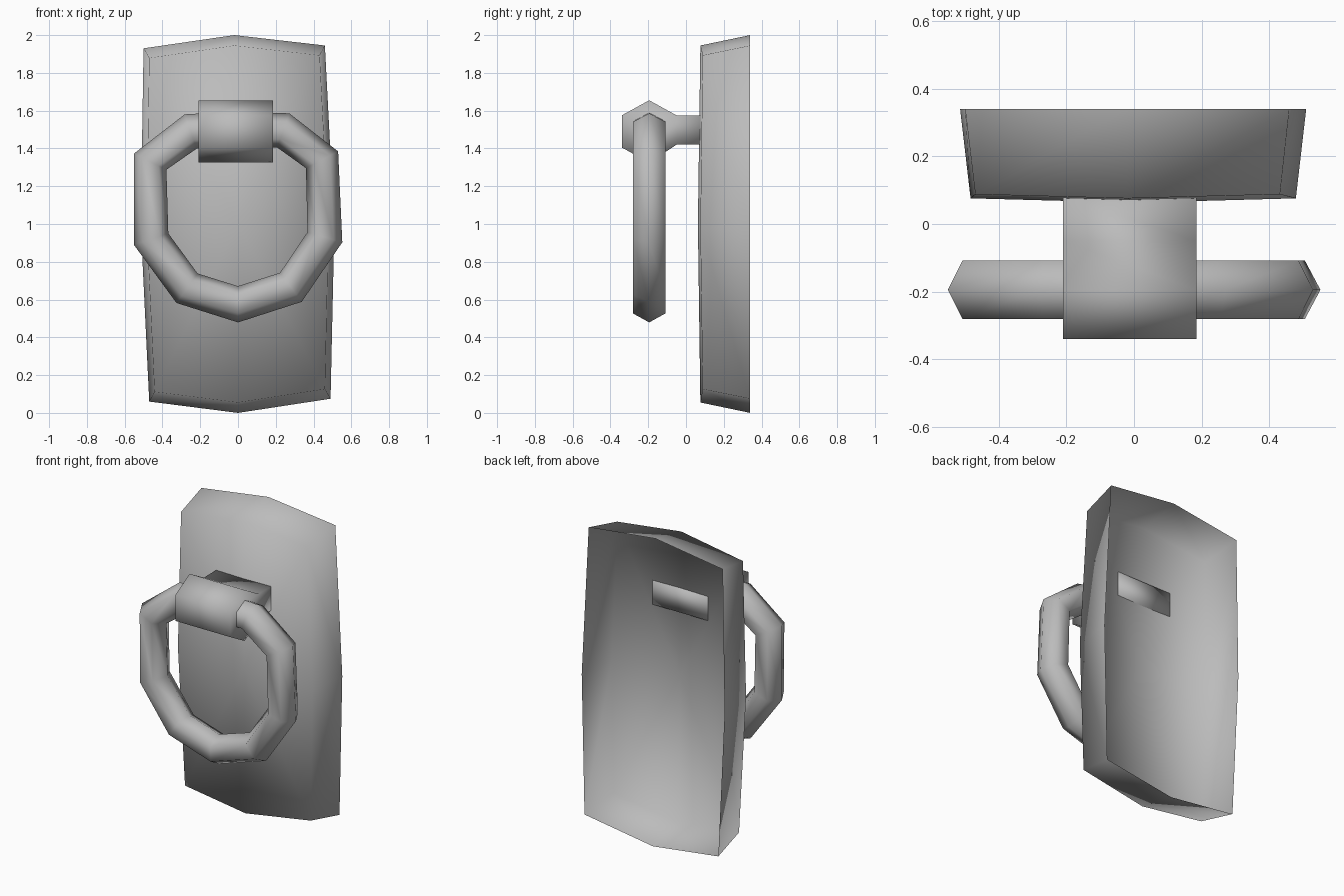
import bpy
import bmesh
from math import cos, sin, pi
from mathutils import Vector

cube = bpy.data.objects.get("Cube")
if cube:
    bpy.data.objects.remove(cube, do_unlink=True)

grey = bpy.data.materials.new("plain grey metal")
grey.use_nodes = True
colour = (0.5, 0.5, 0.5, 1)
grey.diffuse_color = colour
grey.node_tree.nodes["Principled BSDF"].inputs["Base Color"].default_value = colour


def finish(name, bm):
    """Turn a bmesh into a smooth-shaded grey object."""
    mesh = bpy.data.meshes.new(name)
    bm.to_mesh(mesh)
    bm.free()
    mesh.materials.append(grey)
    mesh.shade_smooth()
    obj = bpy.data.objects.new(name, mesh)
    bpy.context.collection.objects.link(obj)
    return obj


def bridge(bm, a, b):
    """Join two closed loops of vertices with quads."""
    for i in range(len(a)):
        j = (i + 1) % len(a)
        bm.faces.new((a[i], a[j], b[j], b[i]))


# Back plate: a slightly bowed front with flared walls, open at the back
rim = [(-0.50, 1.93), (-0.02, 2.0), (0.46, 1.945), (0.51, 0.98),
       (0.49, 0.075), (0.0, 0.0), (-0.47, 0.06), (-0.515, 1.0)]
bm = bmesh.new()
back = [bm.verts.new((x, 0.34, z)) for x, z in rim]
front = []
for i, (x, z) in enumerate(rim):
    corner = i % 2 == 0
    y = 0.088 if corner else 0.076
    front.append(bm.verts.new((x * 0.94, y, 1 + (z - 1) * 0.945)))
bridge(bm, front, back)
middle = bm.verts.new((0, 0.063, 1.0))
for i in range(0, 8, 2):
    bm.faces.new((middle, front[i - 1], front[i], front[i + 1]))
bmesh.ops.recalc_face_normals(bm, faces=bm.faces)
if middle.link_faces[0].normal.y > 0:
    bmesh.ops.reverse_faces(bm, faces=bm.faces)
finish("back_plate", bm)

# Hinge: a six-sided barrel whose rear face runs back into the plate
bm = bmesh.new()
profile = [(-0.195, 1.655), (-0.34, 1.575), (-0.34, 1.405), (-0.195, 1.325),
           (-0.05, 1.42), (0.08, 1.42), (0.08, 1.575), (-0.05, 1.575)]
ends = [[bm.verts.new((x, y, z)) for y, z in profile] for x in (-0.21, 0.185)]
bridge(bm, *ends)
for loop in ends:
    bm.faces.new(loop[:5] + loop[7:])
    bm.faces.new(loop[4:])
bmesh.ops.recalc_face_normals(bm, faces=bm.faces)
finish("hinge_barrel", bm)

# Ring: a six-sided tube along a ten-point path, through the barrel
path = [Vector((x, -0.195, z)) for x, z in [
    (0, 1.5), (-0.25, 1.49), (-0.465, 1.33), (-0.46, 0.92), (-0.27, 0.66),
    (0, 0.575), (0.28, 0.665), (0.46, 0.93), (0.445, 1.34), (0.24, 1.495)]]
bm = bmesh.new()
loops = []
for i, p in enumerate(path):
    before = (p - path[i - 1]).normalized()
    after = (path[(i + 1) % len(path)] - p).normalized()
    tangent = (before + after).normalized()
    outward = tangent.cross(Vector((0, 1, 0)))
    loops.append([])
    for k in range(6):
        a = k * pi / 3
        offset = outward * cos(a) * 0.096 + Vector((0, 1, 0)) * sin(a) * 0.1
        loops[-1].append(bm.verts.new(p + offset))
for i in range(len(loops)):
    bridge(bm, loops[i - 1], loops[i])
bmesh.ops.recalc_face_normals(bm, faces=bm.faces)
finish("knocker_ring", bm)
